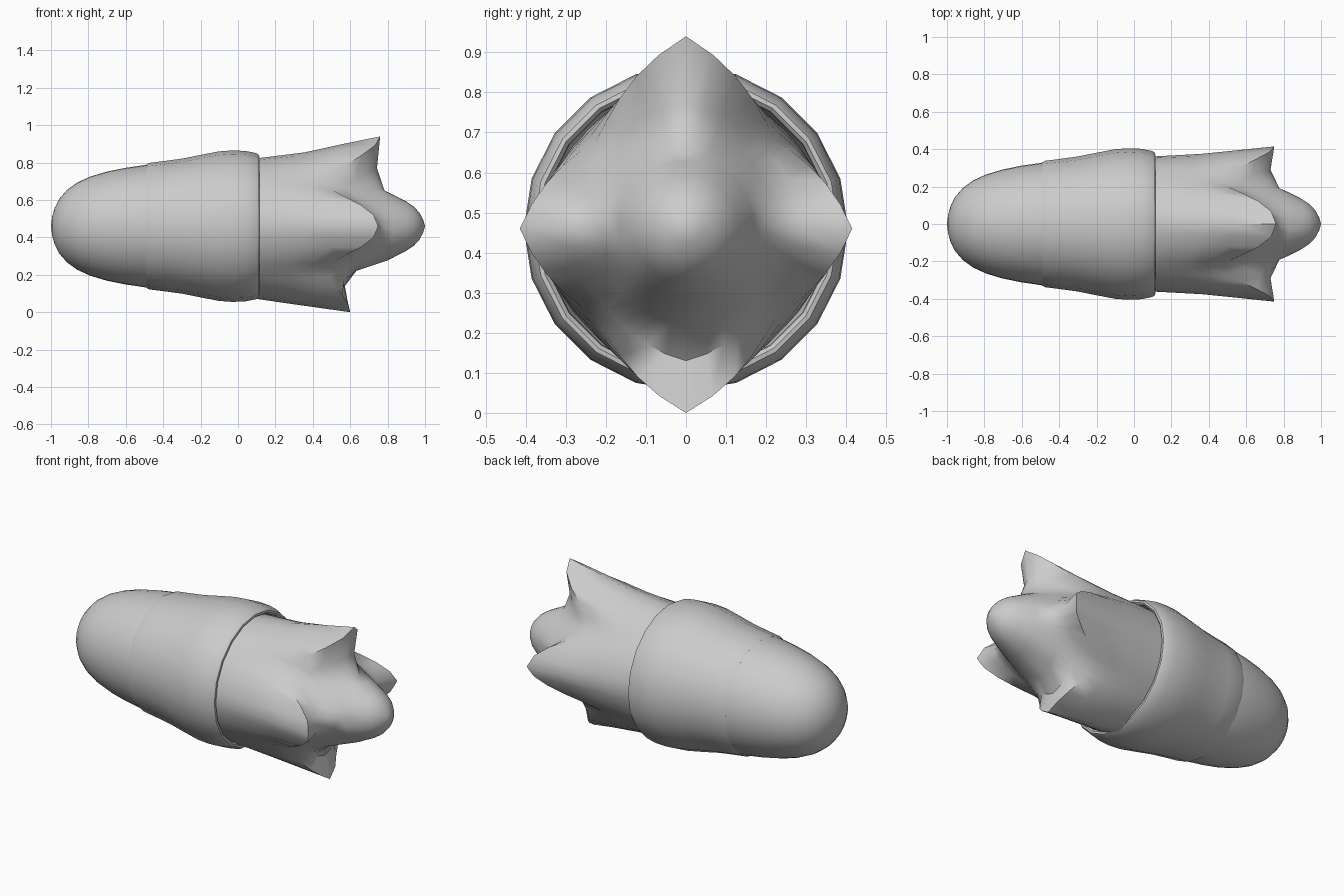
import bpy, bmesh, math

if "Cube" in bpy.data.objects:
    bpy.data.objects.remove(bpy.data.objects["Cube"])

AXIS_Z = 0.46


def skin(name, profile_at, sides, angle=40):
    """Skin rings around the x axis; profile_at(theta) gives (x, radius) stations."""
    bm = bmesh.new()
    columns = []
    for i in range(sides):
        t = 2 * math.pi * i / sides
        columns.append([bm.verts.new((x, r * math.cos(t), AXIS_Z + r * math.sin(t)))
                        for x, r in profile_at(t)])
    for i in range(sides):
        a, b = columns[i], columns[(i + 1) % sides]
        for k in range(len(a) - 1):
            bm.faces.new((a[k], b[k], b[k + 1], a[k + 1]))
    bmesh.ops.remove_doubles(bm, verts=bm.verts, dist=1e-5)
    bmesh.ops.recalc_face_normals(bm, faces=bm.faces)
    mesh = bpy.data.meshes.new(name)
    bm.to_mesh(mesh)
    bm.free()
    obj = bpy.data.objects.new(name, mesh)
    bpy.context.collection.objects.link(obj)
    bpy.ops.object.select_all(action='DESELECT')
    obj.select_set(True)
    bpy.context.view_layer.objects.active = obj
    bpy.ops.object.shade_smooth_by_angle(angle=math.radians(angle))
    return obj


# Rounded nose
nose = [(-1, 0), (-.994, .05), (-.98, .098), (-.955, .147), (-.915, .193), (-.86, .233),
        (-.79, .265), (-.7, .292), (-.6, .312), (-.49, .328), (-.46, .328)]
skin("nose_cap", lambda t: nose, 40)

# Bulging middle sleeve with a rolled rear lip
sleeve = [(-.485, .322), (-.49, .33), (-.475, .338), (-.38, .35), (-.3, .361), (-.2, .381),
          (-.1, .4), (-.03, .405), (.04, .402), (.095, .391), (.112, .381),
          (.114, .37), (.104, .36), (.05, .358)]
skin("body_sleeve", lambda t: sleeve, 20)

# Tail: fin profiles blended into the valleys between them
tip = [(.83, .168), (.9, .132), (.94, .105), (.97, .072), (.99, .035), (1, 0)]
side = [(.03, .357), (.12, .362), (.36, .375), (.55, .394), (.75, .415),
        (.73, .29), (.78, .185)] + tip
top = [(.03, .36), (.12, .365), (.36, .395), (.55, .437), (.76, .48),
       (.743, .31), (.785, .185)] + tip
bottom = [(.03, .38), (.12, .392), (.3, .418), (.45, .439), (.6, .46),
          (.565, .33), (.63, .24), (.8, .183)] + tip[1:]
valley = [(.03, .345), (.12, .348), (.28, .342), (.38, .333), (.48, .315),
          (.57, .28), (.68, .232), (.82, .17)] + tip[1:]
fins = [side, top, side, bottom]


def tail_profile(t):
    q = round(t / (math.pi / 2))
    d = abs(t - q * math.pi / 2) / (math.pi / 4)
    wx = (1 + math.cos(math.pi * d)) / 2
    wr = max(0.0, 1 - d) ** 1.3
    return [(vx + (fx - vx) * wx, vr + (fr - vr) * wr)
            for (fx, fr), (vx, vr) in zip(fins[q % 4], valley)]


skin("finned_tail", tail_profile, 40, 50)
